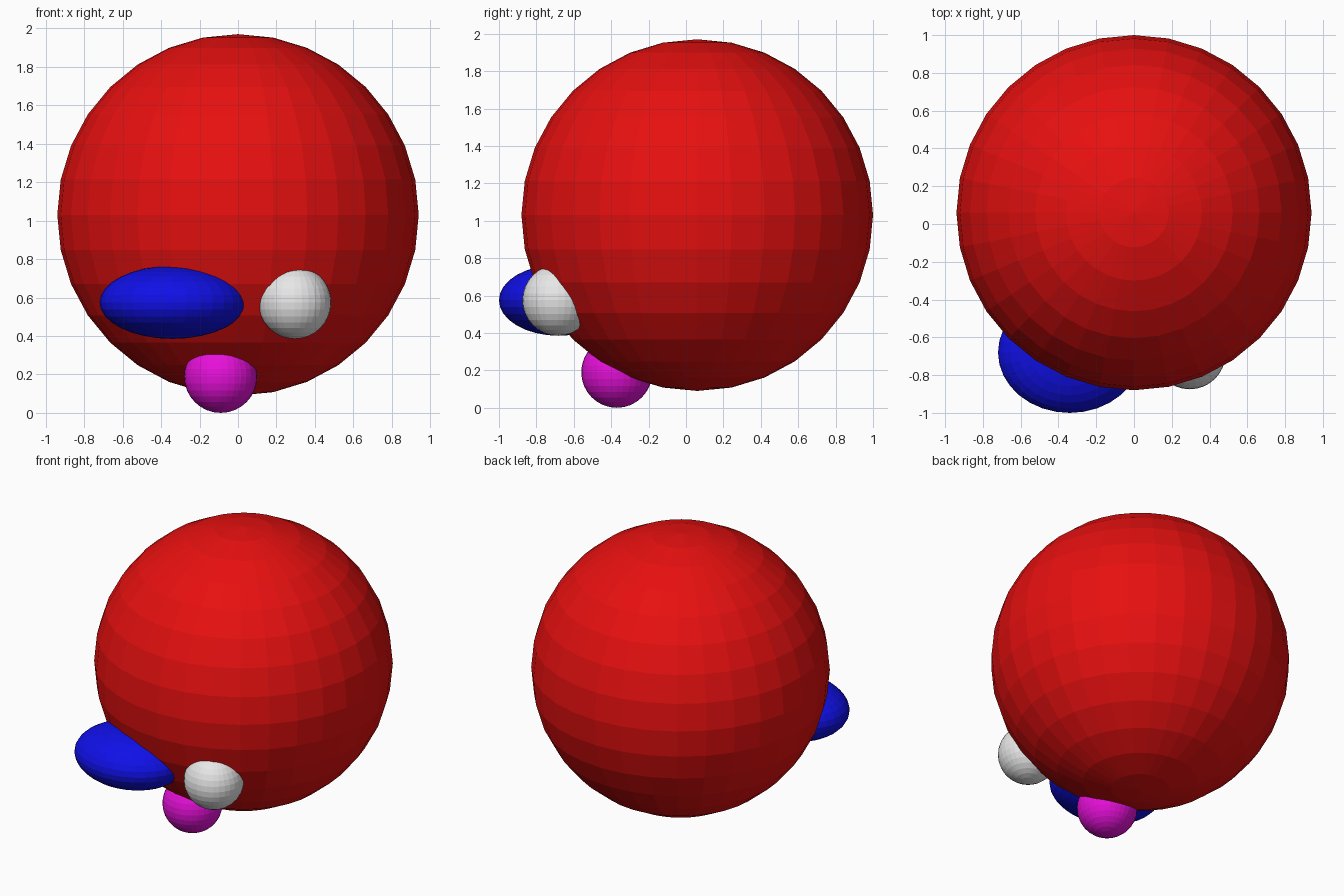
import bpy

if "Cube" in bpy.data.objects:
    bpy.data.objects.remove(bpy.data.objects["Cube"])


def material(name, rgb):
    mat = bpy.data.materials.new(name)
    mat.diffuse_color = (*rgb, 1.0)
    mat.use_nodes = True
    mat.node_tree.nodes["Principled BSDF"].inputs["Base Color"].default_value = mat.diffuse_color
    return mat


def ball(name, centre, radii, mat):
    """Faceted ellipsoid with its poles on the z axis."""
    bpy.ops.mesh.primitive_uv_sphere_add(segments=32, ring_count=16, radius=1.0, location=centre)
    obj = bpy.context.object
    obj.name = name
    obj.scale = radii
    bpy.ops.object.transform_apply(location=False, rotation=False, scale=True)
    bpy.ops.object.shade_flat()
    obj.data.materials.append(mat)
    return obj


red = material("red", (0.8, 0.005, 0.005))
blue = material("blue", (0.005, 0.005, 0.8))
white = material("white", (0.8, 0.8, 0.8))
magenta = material("magenta", (0.8, 0.005, 0.7))

R = 0.19  # radius shared by the small parts

# Large round body
ball("body", (0, 0.06, 1.03), (0.94, 0.94, 0.94), red)
# Wide flattened lobe on the front left
ball("wide_lobe", (-0.34, -0.68, 0.575), (2 * R, 0.32, R), blue)
# Small round knob on the front right
ball("side_knob", (0.295, -0.685, 0.575), (R, R, R), white)
# Small round knob underneath
ball("lower_knob", (-0.09, -0.37, 0.19), (R, R, R), magenta)
